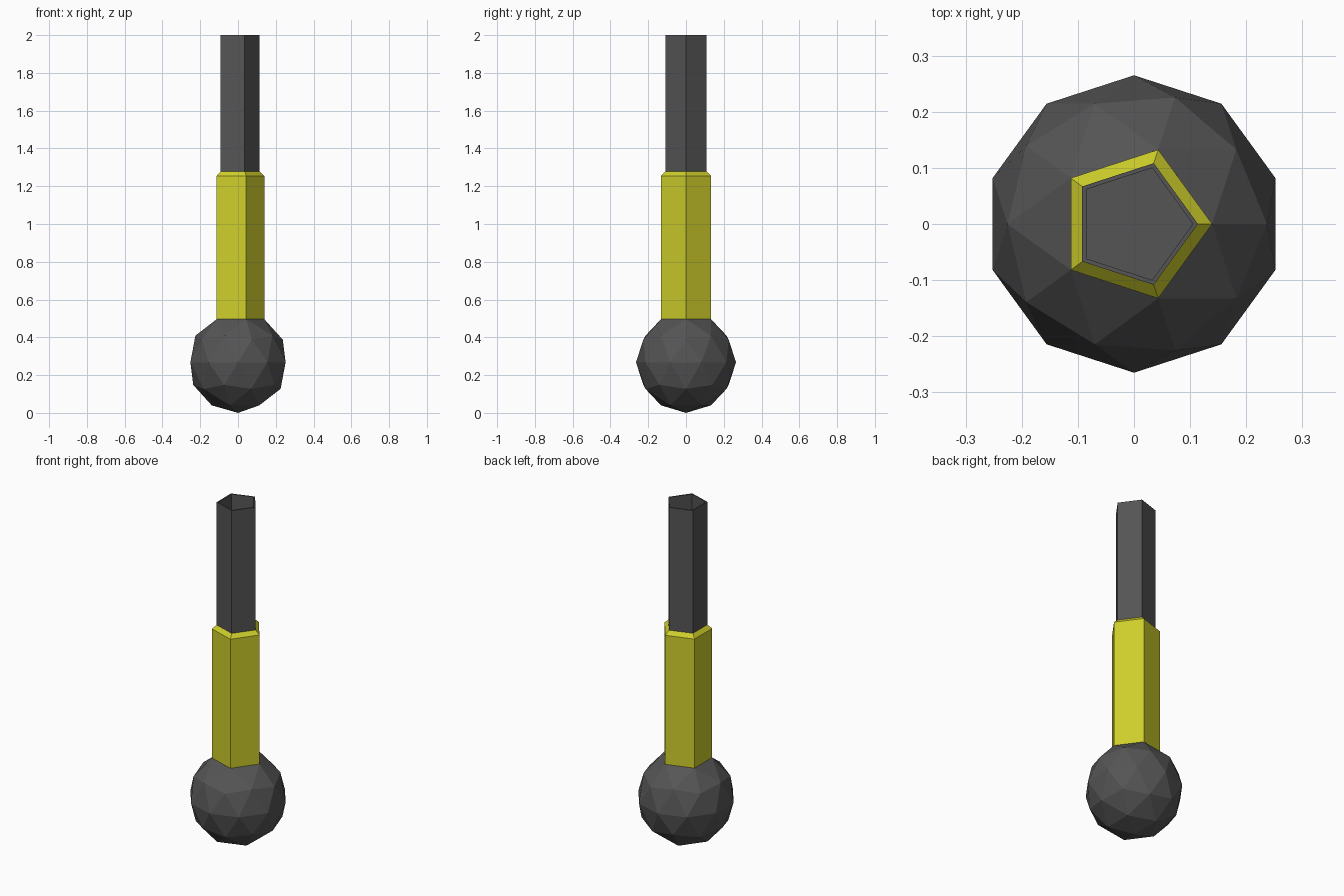
import bpy, bmesh
from math import cos, sin, tau
from mathutils import Matrix

if "Cube" in bpy.data.objects:
    bpy.data.objects.remove(bpy.data.objects["Cube"])

SIDES = 5


def material(name, color):
    mat = bpy.data.materials.new(name)
    mat.diffuse_color = (*color, 1)
    mat.use_nodes = True
    mat.node_tree.nodes["Principled BSDF"].inputs["Base Color"].default_value = mat.diffuse_color
    return mat


def finish(bm, name, mat):
    mesh = bpy.data.meshes.new(name)
    bm.to_mesh(mesh)
    bm.free()
    mesh.materials.append(mat)
    obj = bpy.data.objects.new(name, mesh)
    bpy.context.collection.objects.link(obj)
    return obj


def loft(name, profile, mat, cap_end=False):
    """Sweep (radius, z) points around z as a five-sided tube."""
    bm = bmesh.new()
    rings = [[bm.verts.new((r * cos(tau * i / SIDES), r * sin(tau * i / SIDES), z))
              for i in range(SIDES)] for r, z in profile]
    for low, high in zip(rings, rings[1:]):
        for i in range(SIDES):
            j = (i + 1) % SIDES
            bm.faces.new((low[i], low[j], high[j], high[i]))
    if cap_end:
        bm.faces.new(rings[-1])
    return finish(bm, name, mat)


dark = material("dark_grey", (0.09, 0.09, 0.09))
yellow = material("yellow", (0.62, 0.62, 0.025))

# Faceted ball, opened at the top where the sleeve joins
RADIUS, HEIGHT = 0.265, 0.268
bm = bmesh.new()
bmesh.ops.create_icosphere(bm, subdivisions=2, radius=1)
top = max(bm.verts, key=lambda v: v.co.z)
bmesh.ops.delete(bm, geom=[top], context='VERTS')
bm.transform(Matrix.Translation((0, 0, HEIGHT)) @ Matrix.Diagonal((RADIUS, RADIUS, HEIGHT, 1)))
join_z = max(v.co.z for v in bm.verts)
join_r = RADIUS * 0.5257
finish(bm, "ball", dark)

# Yellow sleeve with a chamfered upper edge
loft("sleeve", [(join_r, join_z), (join_r, 1.255), (0.114, 1.278)], yellow)

# Hollow shaft: outer wall, thin rim, inner wall and floor
loft("shaft", [(0.114, 1.278), (0.114, 2.0), (0.105, 2.0), (0.105, 1.3)], dark, cap_end=True)
